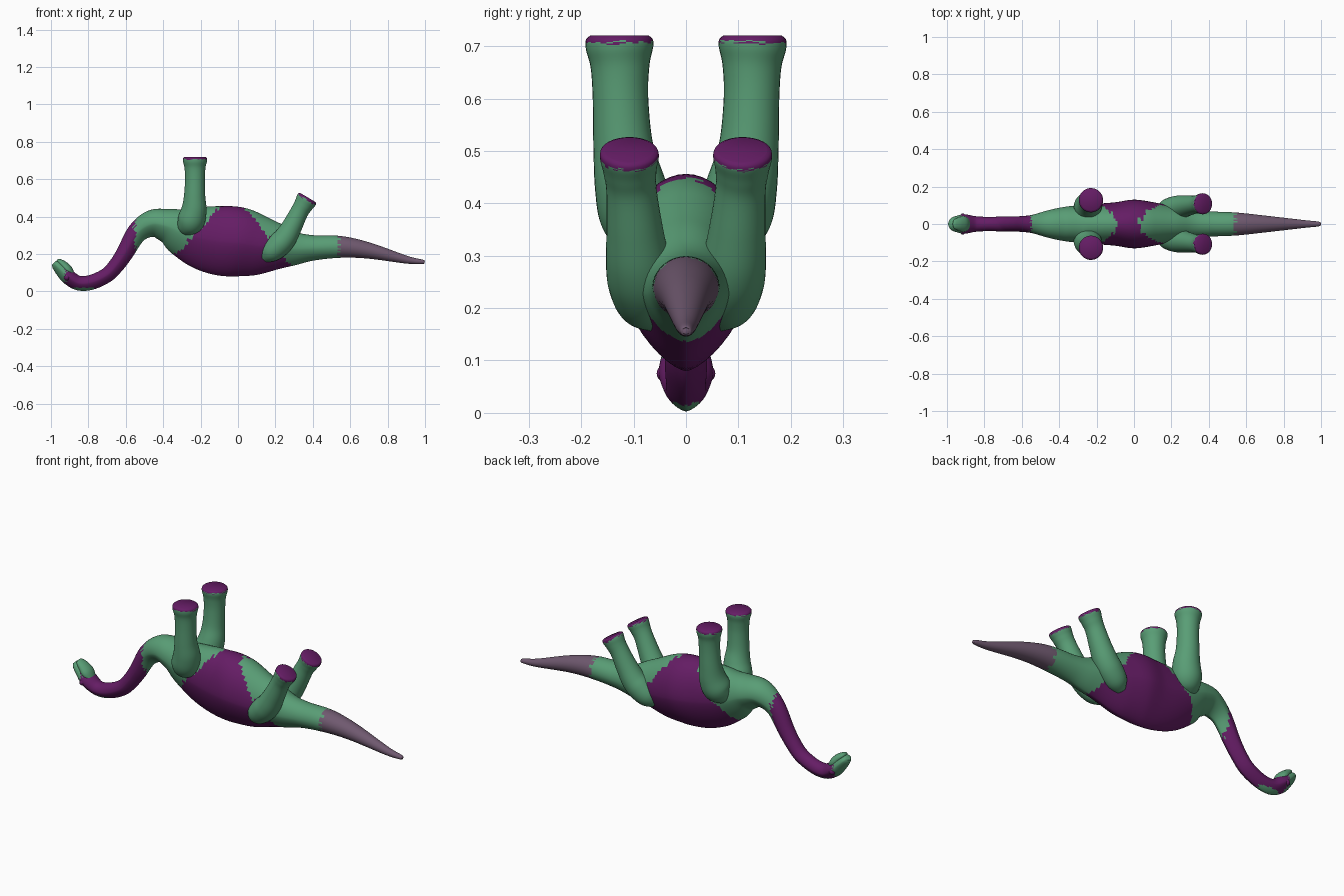
import bpy, math, random
from mathutils import Vector

if "Cube" in bpy.data.objects:
    bpy.data.objects.remove(bpy.data.objects["Cube"])

random.seed(4)


def material(name, rgb):
    m = bpy.data.materials.new(name)
    m.diffuse_color = (*rgb, 1)
    m.use_nodes = True
    m.node_tree.nodes["Principled BSDF"].inputs["Base Color"].default_value = m.diffuse_color
    return m


MATS = [material("green_skin", (0.10, 0.34, 0.18)),
        material("purple_skin", (0.13, 0.012, 0.13)),
        material("grey_violet_skin", (0.16, 0.10, 0.16))]
GREEN, PURPLE, VIOLET = 0, 1, 2


def smooth_path(keys, steps):
    """Catmull-Rom interpolation of rows of numbers."""
    out, n = [], len(keys)
    for i in range(n - 1):
        a, b, c, d = (keys[max(i - 1, 0)], keys[i], keys[i + 1], keys[min(i + 2, n - 1)])
        for s in range(steps):
            t = s / steps
            out.append([0.5 * (2 * q + (r - p) * t + (2 * p - 5 * q + 4 * r - u) * t * t
                               + (3 * q - p - 3 * r + u) * t ** 3)
                        for p, q, r, u in zip(a, b, c, d)])
    out.append(list(keys[-1]))
    return out


def loft(name, keys, colour, steps=6, segs=32, low_power=lambda x: 2.0):
    """Skin of rounded sections; keys are x, y, z, half width, half height."""
    rows = smooth_path(keys, steps)
    pts = [Vector(r[:3]) for r in rows]
    verts, faces = [], []
    for i, r in enumerate(rows):
        t = (pts[min(i + 1, len(pts) - 1)] - pts[max(i - 1, 0)]).normalized()
        side = Vector((0, 1, 0))
        side = (side - t * side.dot(t)).normalized()
        up = side.cross(t)
        for k in range(segs):
            a = 2 * math.pi * k / segs
            c, s = math.cos(a), math.sin(a)
            p = 2.0 if s >= 0 else low_power(r[0])
            cu = math.copysign(abs(c) ** (2 / p), c)
            su = math.copysign(abs(s) ** (2 / p), s)
            verts.append(pts[i] + side * cu * r[3] + up * su * r[4])
    for i in range(len(rows) - 1):
        for k in range(segs):
            j = (k + 1) % segs
            faces.append((i * segs + k, i * segs + j, (i + 1) * segs + j, (i + 1) * segs + k))
    faces.append(tuple(reversed(range(segs))))
    faces.append(tuple(range((len(rows) - 1) * segs, len(rows) * segs)))
    me = bpy.data.meshes.new(name)
    me.from_pydata(verts, [], faces)
    for m in MATS:
        me.materials.append(m)
    for f in me.polygons:
        f.material_index = colour(f.center)
    ob = bpy.data.objects.new(name, me)
    bpy.context.collection.objects.link(ob)
    bpy.ops.object.select_all(action='DESELECT')
    ob.select_set(True)
    bpy.context.view_layer.objects.active = ob
    bpy.ops.object.mode_set(mode='EDIT')
    bpy.ops.mesh.select_all(action='SELECT')
    bpy.ops.mesh.normals_make_consistent(inside=False)
    bpy.ops.object.mode_set(mode='OBJECT')
    bpy.ops.object.shade_smooth_by_angle(angle=math.radians(50))
    return ob


def body_colour(c):
    x, z = c.x + random.uniform(-.012, .012), c.z
    if x > 0.54:
        return VIOLET
    if x < -0.92 or (x < -0.76 and z < 0.02):
        return GREEN
    if x < -0.55:
        return PURPLE
    left = -0.33 + (z - 0.2) * 0.92
    right = 0.28 - (z - 0.14) * 0.8
    return PURPLE if left < x < right else GREEN


# Tail, trunk, neck and skull in one run: x, z, half width, half height
SPINE = [(.998, .156, .006, .006), (.985, .158, .013, .012), (.9, .17, .022, .021),
         (.7, .218, .045, .043), (.55, .238, .061, .058), (.4, .233, .068, .068),
         (.3, .23, .08, .092), (.2, .24, .097, .13), (.1, .25, .117, .166),
         (0, .265, .13, .186), (-.1, .272, .116, .185), (-.2, .29, .108, .168),
         (-.3, .32, .10, .132), (-.38, .352, .09, .092), (-.46, .362, .073, .073),
         (-.54, .313, .049, .055), (-.605, .205, .042, .046), (-.65, .14, .04, .042),
         (-.7, .088, .04, .04), (-.78, .05, .038, .04), (-.85, .044, .042, .039),
         (-.905, .075, .052, .04), (-.94, .11, .046, .036), (-.972, .142, .035, .026),
         (-.984, .154, .02, .014)]
loft("body_neck_and_tail", [(x, 0, z, w, h) for x, z, w, h in SPINE], body_colour,
     steps=8, segs=48, low_power=lambda x: 1.5 + 0.5 * min(max((x - .25) / .3, 0), 1))

# Slightly open jaw
JAW = [(-.885, .085, .03, .015), (-.91, .115, .042, .026), (-.935, .143, .036, .022),
       (-.958, .163, .026, .013), (-.966, .169, .012, .006)]
loft("jaw", [(x, 0, z, w, h) for x, z, w, h in JAW], lambda c: GREEN)

# Legs: x, y, z, radius
FRONT_LEG = [(-.28, .055, .31, .03), (-.27, .072, .34, .058), (-.25, .092, .38, .073),
             (-.235, .108, .44, .067), (-.232, .12, .51, .057), (-.23, .125, .6, .053),
             (-.23, .126, .66, .056), (-.23, .127, .695, .064), (-.23, .127, .712, .064),
             (-.23, .127, .72, .056)]
BACK_LEG = [(.14, .06, .18, .03), (.175, .075, .21, .056), (.22, .085, .25, .064),
            (.255, .092, .29, .061), (.29, .098, .35, .054), (.328, .104, .425, .048),
            (.35, .107, .462, .051), (.364, .108, .486, .056), (.371, .108, .497, .055),
            (.374, .108, .502, .047)]


def sole_colour(keys):
    foot, axis = Vector(keys[-1][:3]), (Vector(keys[-1][:3]) - Vector(keys[-4][:3])).normalized()
    return lambda c: PURPLE if (c - foot).dot(axis) > -.013 + random.uniform(-.005, .005) else GREEN


for part, keys in (("front_leg", FRONT_LEG), ("back_leg", BACK_LEG)):
    for side, s in (("left", 1), ("right", -1)):
        loft(f"{part}_{side}", [(x, y * s, z, r, r) for x, y, z, r in keys], sole_colour(keys)
             if s > 0 else sole_colour([(x, -y, z, r) for x, y, z, r in keys]))

# Eye bulges
for side, s in (("left", 1), ("right", -1)):
    bpy.ops.mesh.primitive_uv_sphere_add(segments=16, ring_count=10, radius=.016,
                                         location=(-.915, s * .04, .075))
    eye = bpy.context.object
    eye.name = f"eye_bulge_{side}"
    eye.data.materials.append(MATS[PURPLE])
    bpy.ops.object.shade_smooth()
